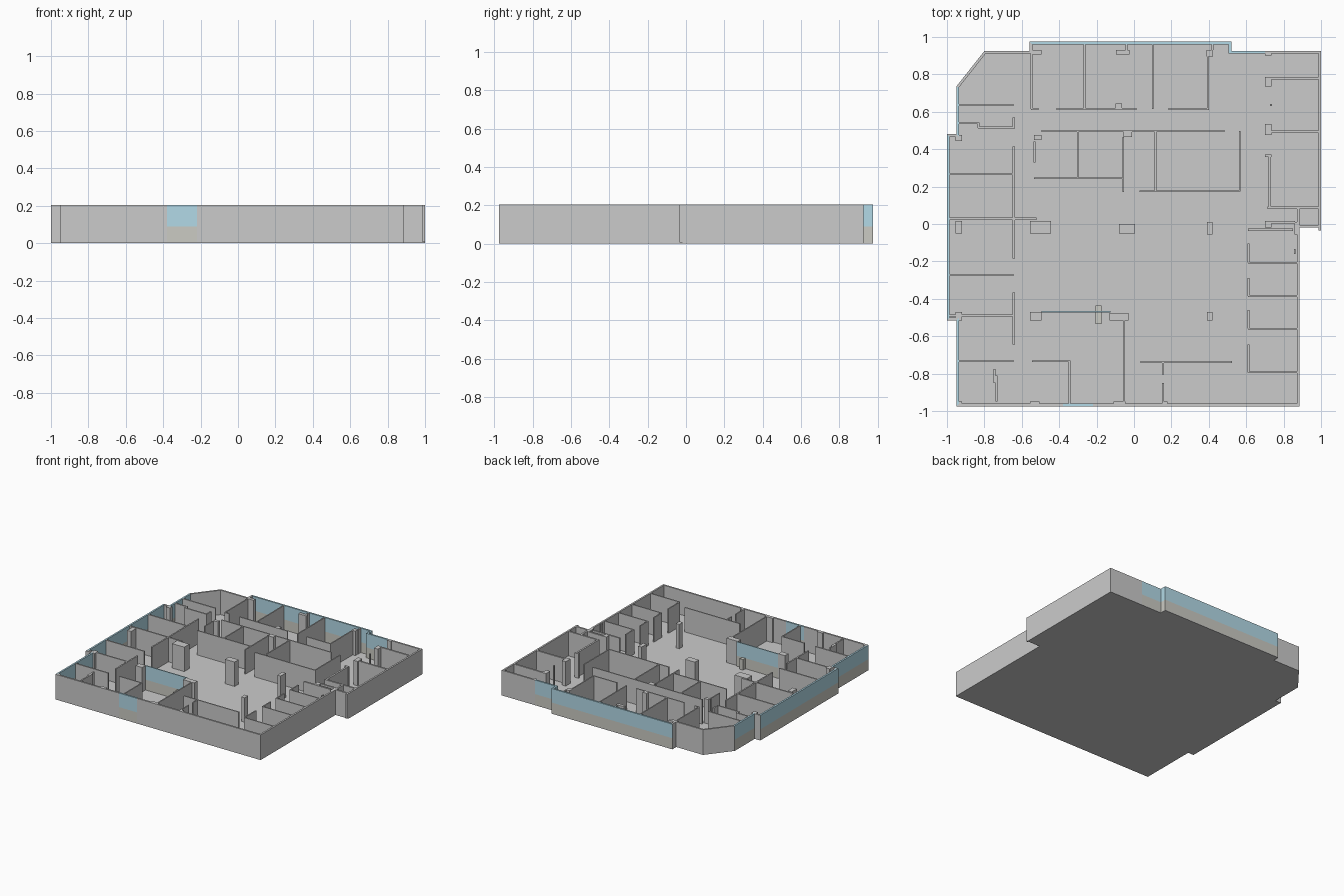
import bpy, bmesh
from mathutils import Vector

H = 0.203      # wall height
SILL = 0.09    # top of window sill
F = 0.006      # floor thickness
T = 0.014      # exterior wall thickness


def material(name, color):
    m = bpy.data.materials.new(name)
    m.diffuse_color = color
    return m


GLASS = material("glass", (0.45, 0.70, 0.80, 0.55))
PALE = material("pale_panel", (0.60, 0.60, 0.55, 1))


def add_prism(bm, pts, z0, z1):
    face = bm.faces.new([bm.verts.new((p[0], p[1], z0)) for p in pts])
    top = bmesh.ops.extrude_face_region(bm, geom=[face])["geom"]
    bmesh.ops.translate(bm, vec=(0, 0, z1 - z0),
                        verts=[v for v in top if isinstance(v, bmesh.types.BMVert)])


def prisms(name, shapes, z0=F, z1=H, mat=None):
    """One object made of upright prisms, each a list of plan points."""
    bm = bmesh.new()
    for pts in shapes:
        add_prism(bm, pts, z0, z1)
    bmesh.ops.recalc_face_normals(bm, faces=bm.faces)
    me = bpy.data.meshes.new(name)
    bm.to_mesh(me)
    bm.free()
    if mat:
        me.materials.append(mat)
    ob = bpy.data.objects.new(name, me)
    bpy.context.collection.objects.link(ob)
    return ob


def rect(x0, y0, x1, y1):
    return [(x0, y0), (x1, y0), (x1, y1), (x0, y1)]


def partitions(name, along_x=(), along_y=(), t=0.009):
    """along_x: (y, x0, x1); along_y: (x, y0, y1)."""
    h = t / 2
    shapes = [rect(a, y - h, b, y + h) for y, a, b in along_x]
    shapes += [rect(x - h, a, x + h, b) for x, a, b in along_y]
    prisms(name, shapes)


# Outline, counter-clockwise; the flag says whether the edge starting there is glazed
outline = [
    (-0.95, -0.975, 0), (-0.38, -0.975, 1), (-0.22, -0.975, 0), (0.885, -0.975, 0),
    (0.885, -0.02, 0), (1.0, -0.02, 0), (1.0, 0.925, 0), (0.70, 0.925, 1),
    (0.52, 0.925, 1), (0.52, 0.975, 1), (-0.56, 0.975, 0), (-0.56, 0.925, 0),
    (-0.80, 0.925, 0), (-0.95, 0.735, 1), (-0.95, 0.48, 0), (-1.0, 0.48, 1),
    (-1.0, -0.515, 0), (-0.95, -0.515, 1),
]
outer = [Vector(p[:2]) for p in outline]
n = len(outer)
inner = []
for i, p in enumerate(outer):
    d0 = (p - outer[i - 1]).normalized()
    d1 = (outer[(i + 1) % n] - p).normalized()
    n0, n1 = Vector((-d0.y, d0.x)), Vector((-d1.y, d1.x))
    inner.append(p + (n0 + n1) * (T / (1 + n0.dot(n1))))

# Floor slab and exterior walls
prisms("floor", [outer], 0, F)
solid, glazed = [], []
for i in range(n):
    j = (i + 1) % n
    quad = [outer[i], outer[j], inner[j], inner[i]]
    (glazed if outline[i][2] else solid).append(quad)
solid.append(rect(0.986, -0.035, 1.0, -0.02))
prisms("exterior_walls", solid)
prisms("window_sills", glazed, F, SILL, PALE)
prisms("window_glass", glazed, SILL, H, GLASS)

# Interior partitions by zone
partitions("north_rooms",
           [(0.615, -0.55, -0.51), (0.615, -0.415, 0.013), (0.615, 0.185, 0.40)],
           [(-0.548, 0.615, 0.965), (-0.265, 0.615, 0.965), (0.10, 0.615, 0.965),
            (0.395, 0.615, 0.90), (-0.04, 0.93, 0.965), (0.42, 0.93, 0.965)])
partitions("core_rooms",
           [(0.497, -0.495, 0.485), (0.245, -0.535, -0.055), (0.175, 0.03, 0.567)],
           [(-0.532, 0.33, 0.44), (-0.30, 0.245, 0.497), (-0.057, 0.17, 0.465),
            (0.115, 0.175, 0.497), (0.565, 0.175, 0.497)])
partitions("west_rooms",
           [(0.637, -0.94, -0.645), (0.515, -0.835, -0.642), (0.54, -0.94, -0.83),
            (0.267, -0.99, -0.645), (0.028, -0.99, -0.52), (-0.273, -0.99, -0.645),
            (-0.49, -0.99, -0.645), (-0.733, -0.94, -0.645)],
           [(-0.643, 0.51, 0.57), (-0.832, 0.513, 0.543), (-0.643, -0.185, 0.415),
            (-0.643, -0.645, -0.365), (-0.735, -0.95, -0.81), (-0.745, -0.85, -0.775)],
           0.011)
partitions("south_rooms",
           [(-0.733, -0.545, -0.345), (-0.738, 0.035, 0.525)],
           [(-0.345, -0.965, -0.73), (-0.053, -0.965, -0.515),
            (0.155, -0.805, -0.738), (0.155, -0.965, -0.85)])
partitions("east_rooms",
           [(0.78, 0.70, 0.99), (0.493, 0.735, 0.99), (0.365, 0.70, 0.735),
            (0.087, 0.715, 0.99), (0.01, 0.735, 0.86), (-0.03, 0.61, 0.85)],
           [(0.725, 0.085, 0.365), (0.879, -0.02, 0.087), (0.866, -0.055, 0.01)], 0.014)
bays = [(-0.207, -0.105), (-0.385, -0.29), (-0.56, -0.46), (-0.793, -0.645)]
partitions("east_bays",
           [(y, 0.61, 0.875) for y, _ in bays],
           [(0.612, a, b) for a, b in bays] + [(0.86, -0.16, -0.135)])

# Columns
prisms("hall_columns", [rect(*c) for c in [
    (-0.555, -0.05, -0.445, 0.015), (-0.08, -0.05, 0.005, 0.0),
    (0.39, -0.055, 0.42, 0.01), (0.39, -0.515, 0.42, -0.47),
    (-0.555, -0.515, -0.495, -0.47), (-0.13, -0.515, -0.03, -0.475),
    (-0.535, 0.45, -0.495, 0.475), (-0.057, 0.465, -0.01, 0.497)]])
prisms("edge_columns", [rect(*c) for c in [
    (-0.55, 0.905, -0.495, 0.93), (-0.095, 0.905, -0.025, 0.93),
    (0.388, 0.895, 0.422, 0.93), (-0.10, 0.615, -0.065, 0.645),
    (-0.955, 0.445, -0.92, 0.475), (-0.955, -0.05, -0.92, 0.015),
    (-0.955, -0.515, -0.92, -0.47), (0.70, 0.735, 0.735, 0.787),
    (0.70, 0.475, 0.735, 0.535), (0.70, -0.02, 0.735, 0.015),
    (0.728, 0.63, 0.738, 0.642), (0.70, 0.90, 0.735, 0.92)]])
prisms("front_pilasters", [rect(x, -0.968, x + w, -0.948) for x, w in
                           [(-0.945, 0.025), (-0.555, 0.05), (-0.11, 0.065), (0.15, 0.03)]])

# Glazed meeting-room screen and the low cabinet through it
prisms("screen_base", [rect(-0.495, -0.474, -0.125, -0.466)], F, SILL, PALE)
prisms("screen_glass", [rect(-0.495, -0.474, -0.125, -0.466)], SILL, H, GLASS)
prisms("low_cabinet", [rect(-0.205, -0.535, -0.175, -0.435)], F, SILL, PALE)
